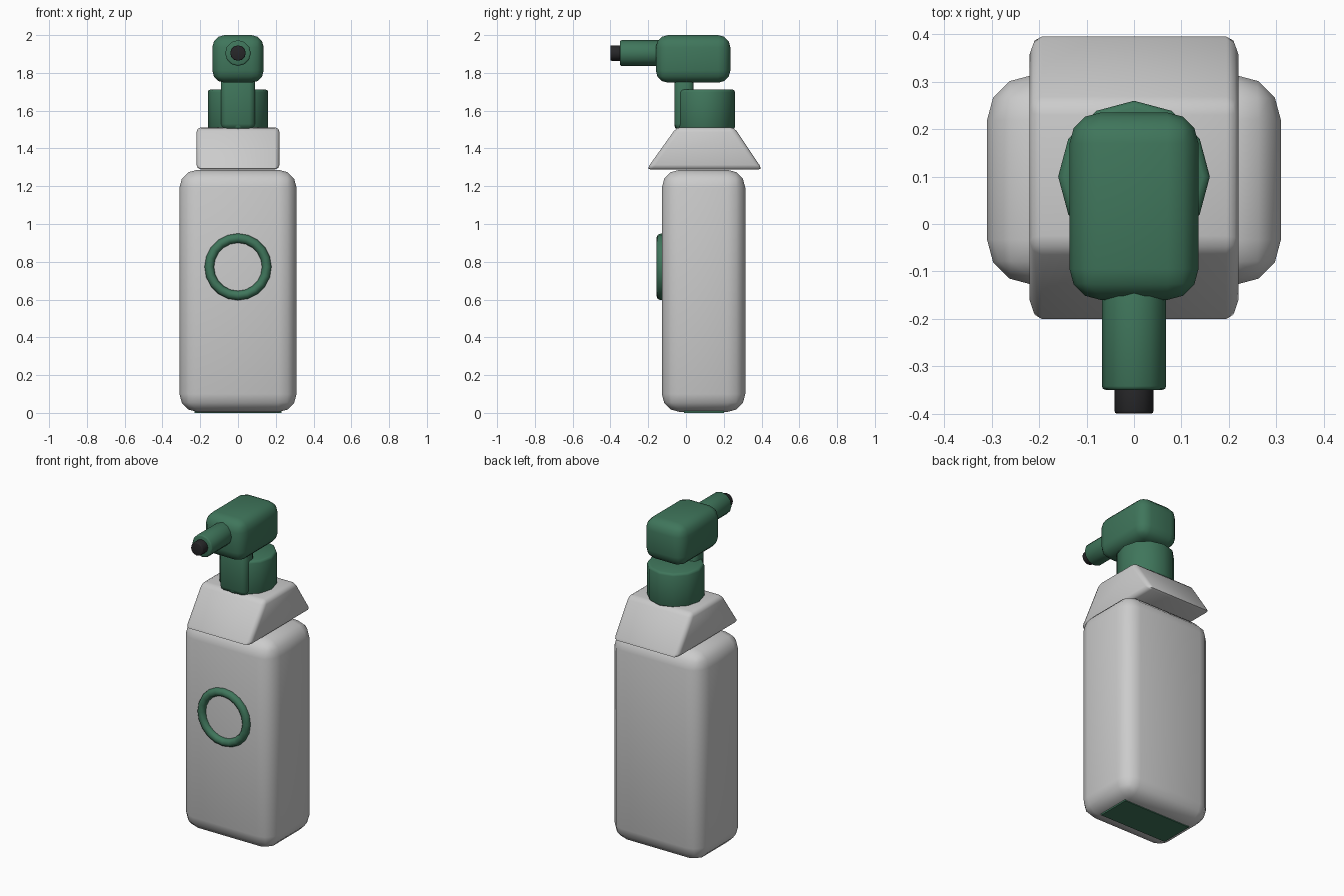
import bpy, bmesh, math

if "Cube" in bpy.data.objects:
    bpy.data.objects.remove(bpy.data.objects["Cube"])


def material(name, colour):
    m = bpy.data.materials.new(name)
    m.diffuse_color = (*colour, 1)
    m.use_nodes = True
    m.node_tree.nodes["Principled BSDF"].inputs["Base Color"].default_value = m.diffuse_color
    return m


GREEN = material("green_plastic", (0.05, 0.18, 0.105))
BLACK = material("black_rubber", (0.02, 0.02, 0.022))


def finish(obj, name, mat=None, bevel=0, segments=2, angle=60):
    obj.name = obj.data.name = name
    if mat:
        obj.data.materials.append(mat)
    bpy.context.view_layer.objects.active = obj
    bpy.ops.object.select_all(action='DESELECT')
    obj.select_set(True)
    bpy.ops.object.transform_apply(location=False, rotation=True, scale=True)
    if bevel:
        mod = obj.modifiers.new("rounded_edges", 'BEVEL')
        mod.width, mod.segments = bevel, segments
        mod.limit_method = 'ANGLE'
        mod.angle_limit = math.radians(40)
        bpy.ops.object.modifier_apply(modifier=mod.name)
    bpy.ops.object.shade_smooth_by_angle(angle=math.radians(angle))
    return obj


def box(name, lo, hi, **kw):
    centre = [(a + b) / 2 for a, b in zip(lo, hi)]
    bpy.ops.mesh.primitive_cube_add(size=1, location=centre)
    obj = bpy.context.object
    obj.scale = [b - a for a, b in zip(lo, hi)]
    return finish(obj, name, **kw)


def cylinder(name, radius, depth, centre, sides=12, along_y=False, **kw):
    rot = (math.pi / 2, 0, 0) if along_y else (0, 0, 0)
    bpy.ops.mesh.primitive_cylinder_add(vertices=sides, radius=radius, depth=depth,
                                        location=centre, rotation=rot)
    return finish(bpy.context.object, name, **kw)


def side_prism(name, profile, half_width, **kw):
    # Extrude a (y, z) outline across x
    bm = bmesh.new()
    face = bm.faces.new([bm.verts.new((-half_width, y, z)) for y, z in profile])
    ext = bmesh.ops.extrude_face_region(bm, geom=[face])
    moved = [g for g in ext['geom'] if isinstance(g, bmesh.types.BMVert)]
    bmesh.ops.translate(bm, verts=moved, vec=(2 * half_width, 0, 0))
    bmesh.ops.recalc_face_normals(bm, faces=bm.faces)
    mesh = bpy.data.meshes.new(name)
    bm.to_mesh(mesh)
    bm.free()
    obj = bpy.data.objects.new(name, mesh)
    bpy.context.collection.objects.link(obj)
    return finish(obj, name, **kw)


# Bottle body and base pad
box("bottle_body", (-0.31, -0.128, 0.005), (0.31, 0.314, 1.287), bevel=0.095, segments=3)
box("base_pad", (-0.23, -0.01, 0), (0.23, 0.2, 0.03), mat=GREEN)

# Sloped shoulder
side_prism("shoulder", [(-0.21, 1.288), (0.405, 1.288), (0.255, 1.512), (-0.05, 1.512)],
           0.22, bevel=0.025, segments=2)

# Collar and pump stem
cylinder("collar", 0.16, 0.21, (0, 0.1, 1.607), mat=GREEN, bevel=0.014, segments=2)
box("pump_stem", (-0.09, -0.062, 1.5), (0.09, 0.04, 1.8), mat=GREEN, bevel=0.03)

# Pump head
box("pump_head", (-0.136, -0.16, 1.748), (0.136, 0.235, 2.0), mat=GREEN, bevel=0.065, segments=3)

# Nozzle and tip
cylinder("nozzle", 0.068, 0.25, (0, -0.225, 1.905), along_y=True, mat=GREEN, bevel=0.008)
cylinder("nozzle_tip", 0.041, 0.08, (0, -0.36, 1.905), along_y=True, mat=BLACK, bevel=0.005)

# Ring on the front face
bpy.ops.mesh.primitive_torus_add(major_radius=0.152, minor_radius=0.025,
                                 major_segments=20, minor_segments=8,
                                 location=(0, -0.132, 0.773), rotation=(math.pi / 2, 0, 0))
finish(bpy.context.object, "front_ring", mat=GREEN)
